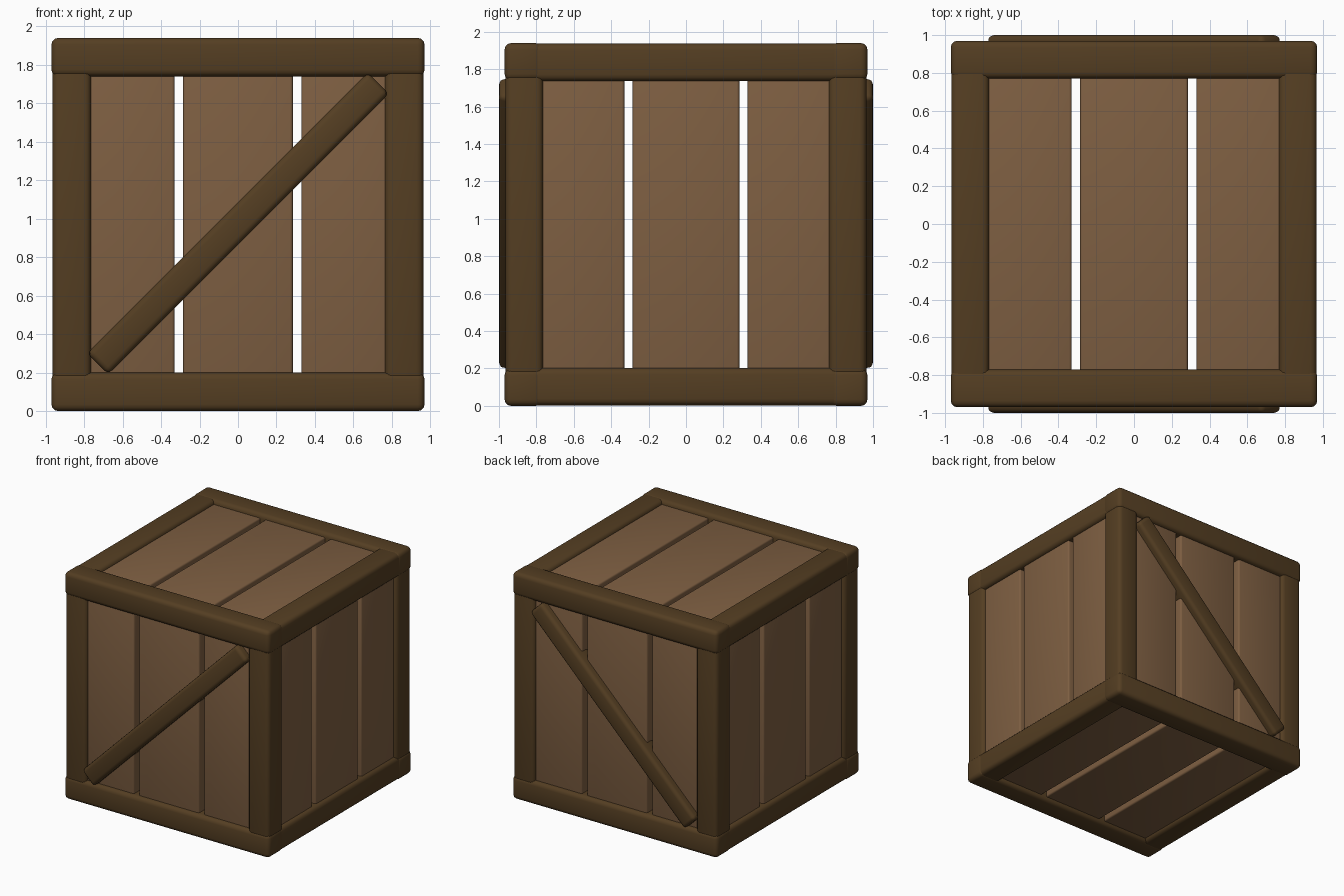
import bpy
import math

if "Cube" in bpy.data.objects:
    bpy.data.objects.remove(bpy.data.objects["Cube"])

H = 0.97       # half size of the frame, also the height of its centre
BEAM = 0.20    # beam section


def material(name, color):
    m = bpy.data.materials.new(name)
    m.diffuse_color = (*color, 1.0)
    m.use_nodes = True
    m.node_tree.nodes["Principled BSDF"].inputs["Base Color"].default_value = m.diffuse_color
    return m


DARK = material("dark_brown_wood", (0.089, 0.048, 0.016))
LIGHT = material("light_brown_wood", (0.209, 0.114, 0.054))


def board(name, loc, size, mat, bevel, rot=(0, 0, 0)):
    """Box with rounded, smoothly shaded edges."""
    bpy.ops.mesh.primitive_cube_add(size=1, location=loc, rotation=rot)
    ob = bpy.context.object
    ob.name = name
    ob.scale = size
    bpy.ops.object.transform_apply(location=False, rotation=False, scale=True)
    mod = ob.modifiers.new("rounding", 'BEVEL')
    mod.width = bevel
    mod.segments = 3
    bpy.ops.object.modifier_apply(modifier=mod.name)
    ob.data.materials.append(mat)
    bpy.ops.object.shade_smooth_by_angle(angle=math.radians(50))
    return ob


# Frame: four beams along each axis, slightly stepped where they meet
for axis, label, step in ((0, "cross_beam", 0.0), (1, "side_beam", 0.003), (2, "corner_post", 0.006)):
    for a in (-1, 1):
        for b in (-1, 1):
            offset = H - BEAM / 2 - step
            loc = [a * offset, b * offset]
            loc.insert(axis, 0.0)
            size = [BEAM] * 3
            size[axis] = 2 * (H - step)
            loc[2] += H
            board(label, loc, size, DARK, 0.035)

# Panels: three planks on each of the six sides, with open gaps between
THICK = 0.10
FACE = 0.935   # outer surface of the planks
LENGTH = 1.62
PLANKS = ((-0.5675, 0.475), (0.0, 0.57), (0.5675, 0.475))
for s in (-1, 1):
    d = s * (FACE - THICK / 2)
    for c, w in PLANKS:
        board("front_plank" if s < 0 else "back_plank", (c, d, H), (w, THICK, LENGTH), LIGHT, 0.014)
        board("left_plank" if s < 0 else "right_plank", (d, c, H), (THICK, w, LENGTH), LIGHT, 0.014)
        board("floor_plank" if s < 0 else "lid_plank", (c, 0, H + d), (w, LENGTH, THICK), LIGHT, 0.014)

# Diagonal braces on the front and back
for s, name in ((-1, "front_brace"), (1, "back_brace")):
    board(name, (0, s * 0.925, 0.975), (2.065, 0.15, 0.155), DARK, 0.03,
          rot=(0, -math.pi / 4, 0))
